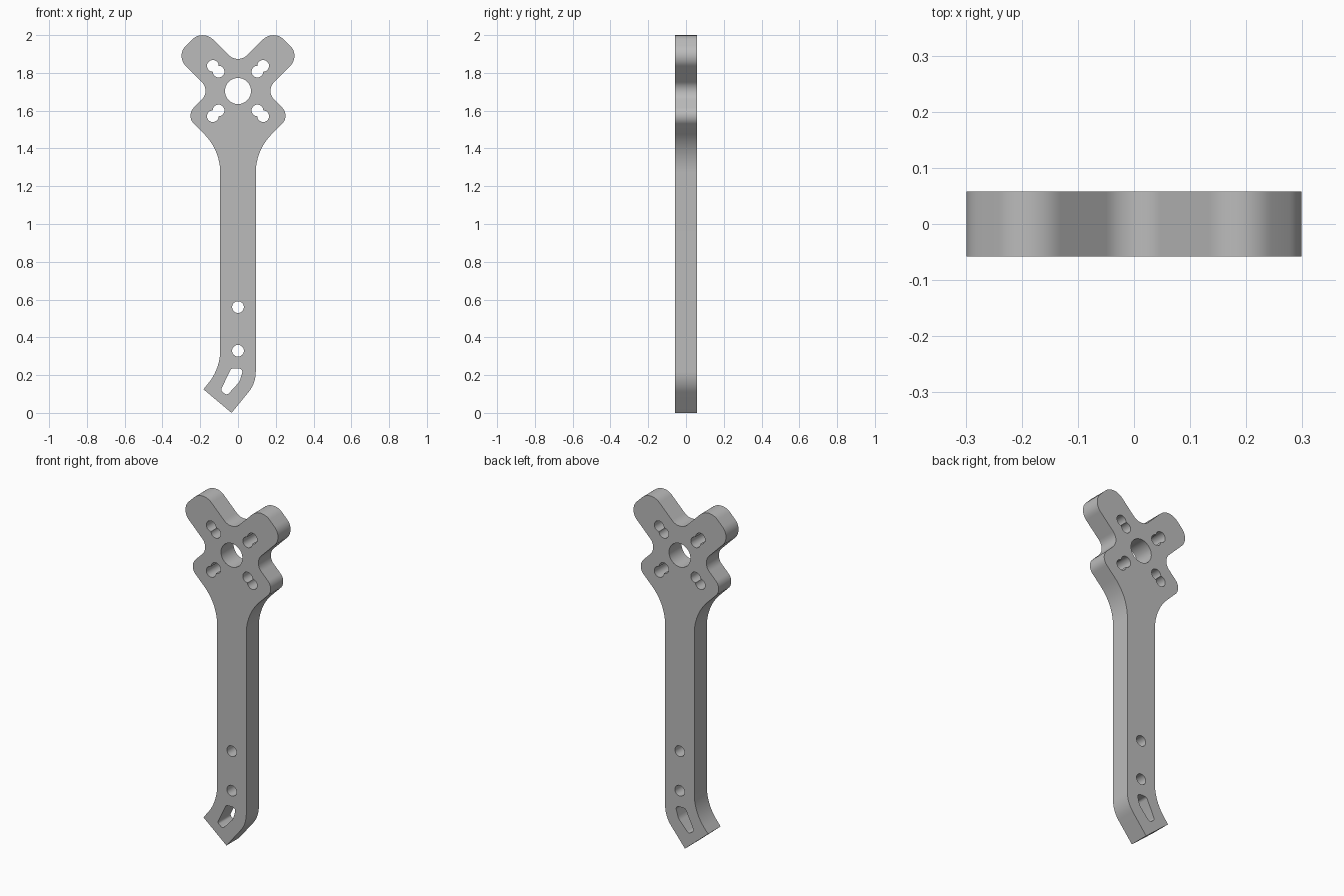
import bpy
import bmesh
from math import acos, pi, radians, tan
from mathutils import Matrix, Vector

if "Cube" in bpy.data.objects:
    bpy.data.objects.remove(bpy.data.objects["Cube"])

HALF_THICKNESS = 0.058
MOUNT_Z = 1.704


def arc(center, radius, start, end, steps):
    """Points along a circular arc."""
    return [Vector(center) + Matrix.Rotation(start + (end - start) * i / steps, 2) @ Vector((radius, 0))
            for i in range(steps + 1)]


def circle(center, radius, steps=40):
    return arc(center, radius, 0, 2 * pi, steps)[:-1]


def rounded(corners, steps=12):
    """Closed outline from (x, z, radius) corners, each rounded by its radius."""
    points = []
    for i, (x, z, radius) in enumerate(corners):
        here = Vector((x, z))
        if radius == 0:
            points.append(here)
            continue
        before = (Vector(corners[i - 1][:2]) - here).normalized()
        after = (Vector(corners[(i + 1) % len(corners)][:2]) - here).normalized()
        half = before.angle(after) / 2
        reach = radius / tan(half)
        center = here + (before + after).normalized() * (reach ** 2 + radius ** 2) ** 0.5
        spoke = here + before * reach - center
        sweep = spoke.angle_signed(here + after * reach - center)
        # angle_signed is clockwise-positive
        points += [center + Matrix.Rotation(-sweep * k / steps, 2) @ spoke for k in range(steps + 1)]
    return points


def double_hole(sx, sz):
    """Two overlapping screw holes on a diagonal of the mount."""
    radius, half_gap = 0.031, 0.0215
    open_angle = pi - acos(half_gap / radius)
    outline = arc((half_gap, 0), radius, -open_angle, open_angle, 20)
    outline += [-p for p in outline]
    turn = Matrix.Rotation(pi / 4, 2)
    points = [turn @ p + Vector((0.118, 0.118)) for p in outline]
    return [Vector((p.x * sx, MOUNT_Z + p.y * sz)) for p in points]


# Right half of the mount head: lobes and neck, from neck up to the side of the top notch
head = [
    (0.094, 1.391, 0.29),
    (0.2765, 1.5735, 0.06),
    (0.145, 1.705, 0.065),
    (0.33, 1.89, 0.075),
    (0.1875, 2.0325, 0.08),
]
# Angled foot, from left shaft side round to right shaft side
foot = [
    (-0.094, 0.234, 0.28),
    (-0.183, 0.125, 0),
    (-0.034, 0, 0),
    (0.094, 0.157, 0.168),
]
outline = rounded(foot + head + [(0, 1.845, 0.07)] + [(-x, z, r) for x, z, r in reversed(head)])

# Curved tapering slot in the foot
foot_slot = rounded([
    (-0.036, 0.235, 0.018),
    (0.029, 0.235, 0.018),
    (0.008, 0.165, 0.06),
    (-0.058, 0.093, 0.016),
    (-0.092, 0.118, 0.016),
    (-0.064, 0.178, 0.06),
])

holes = [circle((0, MOUNT_Z), 0.069, 64), circle((0, 0.56), 0.031), circle((0, 0.329), 0.031), foot_slot]
holes += [double_hole(sx, sz) for sx in (-1, 1) for sz in (-1, 1)]

# Extruded flat plate with all openings
curve = bpy.data.curves.new("arm_plate", "CURVE")
curve.dimensions = "2D"
curve.fill_mode = "BOTH"
curve.extrude = HALF_THICKNESS
for loop in [outline] + holes:
    spline = curve.splines.new("POLY")
    spline.points.add(len(loop) - 1)
    for point, p in zip(spline.points, loop):
        point.co = (p.x, p.y, 0, 1)
    spline.use_cyclic_u = True

plate = bpy.data.objects.new("arm_plate", curve)
bpy.context.collection.objects.link(plate)
bpy.ops.object.select_all(action="DESELECT")
plate.select_set(True)
bpy.context.view_layer.objects.active = plate
bpy.ops.object.convert(target="MESH")
plate = bpy.context.object

# Stand the plate up and weld caps to walls
plate.data.transform(Matrix.Rotation(pi / 2, 4, "X"))
bm = bmesh.new()
bm.from_mesh(plate.data)
bmesh.ops.remove_doubles(bm, verts=bm.verts, dist=0.0001)
bmesh.ops.recalc_face_normals(bm, faces=bm.faces)
bm.to_mesh(plate.data)
bm.free()

grey = bpy.data.materials.new("plain_grey")
grey.use_nodes = True
grey.diffuse_color = (0.5, 0.5, 0.5, 1)
grey.node_tree.nodes["Principled BSDF"].inputs["Base Color"].default_value = grey.diffuse_color
plate.data.materials.clear()
plate.data.materials.append(grey)
bpy.ops.object.shade_smooth_by_angle(angle=radians(30))
